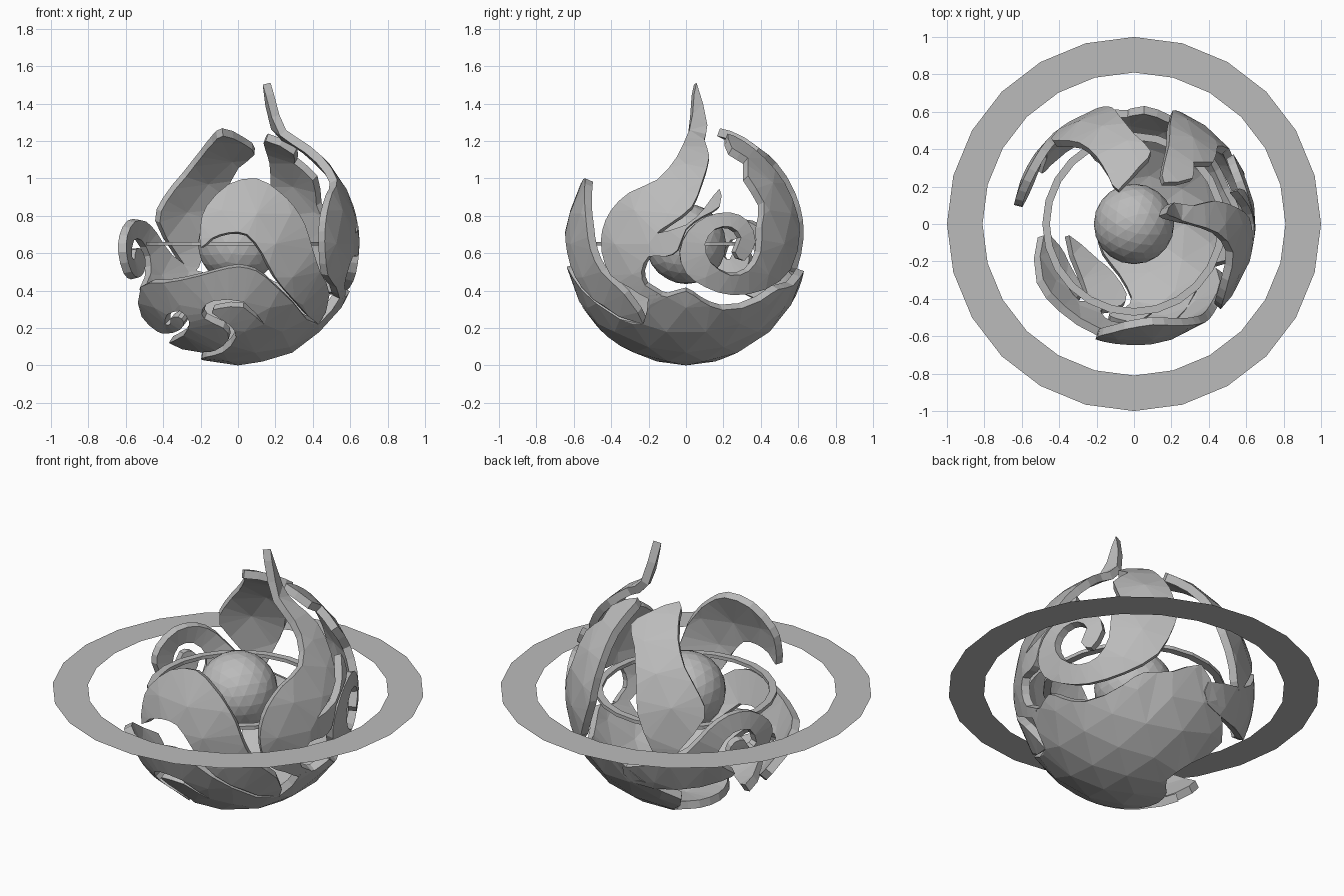
import bpy, bmesh, math
from mathutils import Vector
from mathutils.geometry import delaunay_2d_cdt

RADIUS, THICK = 0.65, 0.045
CENTRE = Vector((0, 0, RADIUS))

cube = bpy.data.objects.get("Cube")
if cube:
    bpy.data.objects.remove(cube)

grey = bpy.data.materials.new("stone grey")
grey.use_nodes = True
grey.diffuse_color = (0.5, 0.5, 0.5, 1)
grey.node_tree.nodes["Principled BSDF"].inputs["Base Color"].default_value = grey.diffuse_color


def add_object(name, bm):
    mesh = bpy.data.meshes.new(name)
    bm.to_mesh(mesh)
    bm.free()
    mesh.materials.append(grey)
    obj = bpy.data.objects.new(name, mesh)
    bpy.context.collection.objects.link(obj)
    return obj


def direction(point):
    """Unit vector from longitude and latitude in degrees."""
    lon, lat = map(math.radians, point)
    return Vector((math.cos(lat) * math.cos(lon), math.cos(lat) * math.sin(lon), math.sin(lat)))


def on_front(points):
    """Longitude and latitude of points given as x and z on the front half."""
    result = []
    for x, z in points:
        h = z - RADIUS
        y = -math.sqrt(max(RADIUS ** 2 - x * x - h * h, 0))
        result.append((math.degrees(math.atan2(y, x)), math.degrees(math.atan2(h, math.hypot(x, y)))))
    return result


def rounded(loop):
    """Closed curve through the points, with one extra point on every side."""
    out = []
    for i, p in enumerate(loop):
        before, q, after = loop[i - 1], loop[(i + 1) % len(loop)], loop[(i + 2) % len(loop)]
        out += [p, (9 * (p + q) - before - after) / 16]
    return out


def ball(radius, level):
    bm = bmesh.new()
    bmesh.ops.create_icosphere(bm, subdivisions=level, radius=radius)
    return bm


bm = ball(1, 3)
FACETS = [v.co.normalized() for v in bm.verts]
bm.free()


def shell(name, outline, flare=None):
    """Faceted plate on the sphere, bounded by an outline of longitudes and latitudes."""
    dirs = [direction(p) for p in outline]
    axis = sum(dirs, Vector()).normalized()
    side = axis.orthogonal().normalized()
    up = axis.cross(side)

    def flatten(d):
        flat = Vector((d.dot(side), d.dot(up)))
        return flat.normalized() * axis.angle(d) if flat.length > 1e-6 else flat

    def wrap(p):
        a = p.length
        if a < 1e-6:
            return axis.copy()
        return axis * math.cos(a) + (side * p.x + up * p.y) * (math.sin(a) / a)

    rim = rounded([flatten(d) for d in dirs])
    n = len(rim)
    inner = [flatten(d) for d in FACETS if axis.dot(d) > -0.8]
    inner = [p for p in inner if min((p - q).length for q in rim) > 0.06]
    edges = [(i, (i + 1) % n) for i in range(n)]
    points, _, faces, *_ = delaunay_2d_cdt(rim + inner, edges, [], 1, 1e-5)

    bm = bmesh.new()
    verts = {}
    for face in faces:
        for i in face:
            if i not in verts:
                d = wrap(points[i])
                r = RADIUS + (flare(d) if flare else 0)
                verts[i] = bm.verts.new(CENTRE + d * r)
        bm.faces.new([verts[i] for i in face])
    obj = add_object(name, bm)
    solid = obj.modifiers.new("thickness", "SOLIDIFY")
    solid.thickness, solid.offset = THICK, -1
    return obj


def flat_ring(name, inner, outer, height):
    bm = bmesh.new()
    n = 24
    loops = []
    for r in (inner, outer):
        loops.append([bm.verts.new((r * math.cos(math.tau * i / n), r * math.sin(math.tau * i / n), RADIUS))
                      for i in range(n)])
    a, b = loops
    for i in range(n):
        j = (i + 1) % n
        bm.faces.new((a[i], b[i], b[j], a[j]))
    obj = add_object(name, bm)
    if height:
        solid = obj.modifiers.new("thickness", "SOLIDIFY")
        solid.thickness, solid.offset = height, 0
    return obj


# Core and rings
core = add_object("core", ball(0.215, 3))
core.location = CENTRE
flat_ring("outer_ring", 0.81, 1.0, 0)
flat_ring("inner_ring", 0.45, 0.49, 0.02)

# Bowl: wavy front rim, two curled slits at its right, open on the right underneath
front_rim = on_front([
    (.43, .22), (.3, .33), (.15, .47), (.05, .52), (-.05, .52), (-.2, .48), (-.4, .44), (-.52, .42),
    (-.515, .26), (-.43, .18)])
curl_slit = on_front([
    (-.38, .17), (-.31, .19), (-.29, .23), (-.32, .26), (-.36, .25), (-.36, .22),
    (-.39, .22), (-.38, .27), (-.31, .29), (-.26, .23), (-.29, .16), (-.37, .12)])
flame_slit = on_front([
    (-.2, .07), (-.12, .08), (-.05, .14), (-.08, .2), (-.18, .25), (-.19, .3), (-.13, .345), (.03, .34),
    (.14, .22), (.03, .31), (-.1, .305), (-.14, .28), (-.05, .22), (-.01, .15), (-.08, .07), (-.17, .045)])
back_rim = [(190, -72), (150, -74), (112, -72), (113, -58), (122, -40), (100, -26), (85, -13), (70, -20),
            (55, -22), (44, -28), (21, -33), (8, -28), (0, -23), (-10, -26), (-20, -25)]
shell("bowl", front_rim + curl_slit + flame_slit + back_rim)

# Front petal, leaning out of the bowl
shell("front_petal", on_front([
    (.1, 1), (-.05, .97), (-.17, .85), (-.2, .75), (-.2, .63), (-.14, .68), (-.05, .71), (.05, .7),
    (.13, .6), (.2, .47), (.3, .35), (.43, .22), (.49, .38), (.44, .5), (.4, .62), (.36, .75),
    (.3, .85), (.22, .93)]))


# Tall flame on the left, its tip rising off the sphere
def flame_flare(d):
    t = max(0, math.degrees(math.asin(min(d.z, 1))) - 64) / 14
    return 0.23 * t * t


shell("tall_flame", [
    (18, 78), (28, 69), (17, 59), (16, 46), (9, 31), (3, 18), (-7, 10), (-14, 5), (0, 9), (9, 17), (18, 27),
    (17, 18), (8, 13), (0, 7), (-4, -3), (-10, -6), (-18, -6), (-22, -13), (-21, -20), (-13, -25), (-20, -27),
    (-30, -21), (-40, -15), (-44, -4), (-44, 6), (-40, 16), (-31, 25), (-16, 32), (-6, 46), (0, 61), (9, 72)],
    flame_flare)

# Back left petal, its foot curling round into a scroll
shell("scroll_petal", [
    (54, 65), (38, 52), (46, 45), (38, 34), (43, 20), (39, 8), (38, -4), (32, -13), (22, -15), (12, -9),
    (9, 0), (14, 7), (22, 8), (27, 3), (24, -4), (29, -8), (35, 1), (31, 11), (22, 15), (10, 13), (1, 6),
    (-3, -4), (0, -14), (10, -21), (25, -25), (45, -22), (62, -12), (70, 5), (71, 14), (70, 30), (66, 45),
    (63, 57)])

# Back petal
shell("back_petal", [
    (115, 72), (84, 61), (77, 52), (90, 42), (98, 25), (101, 11), (108, -5), (114, -15), (122, -5),
    (134, 11), (132, 22), (124, 36), (119, 50), (118, 62)])

# Right arm, ending in a scroll
shell("right_scroll", [
    (91, -20), (112, -14), (126, -6), (136, 5), (146, 11), (158, 11), (168, 4), (171, -4), (166, -14),
    (157, -17), (149, -14), (146, -8), (149, -3), (154, -3), (157, -8), (161, -6), (157, 2), (148, 2),
    (141, -6), (143, -16), (151, -22), (144, -26), (120, -31), (95, -30)])
